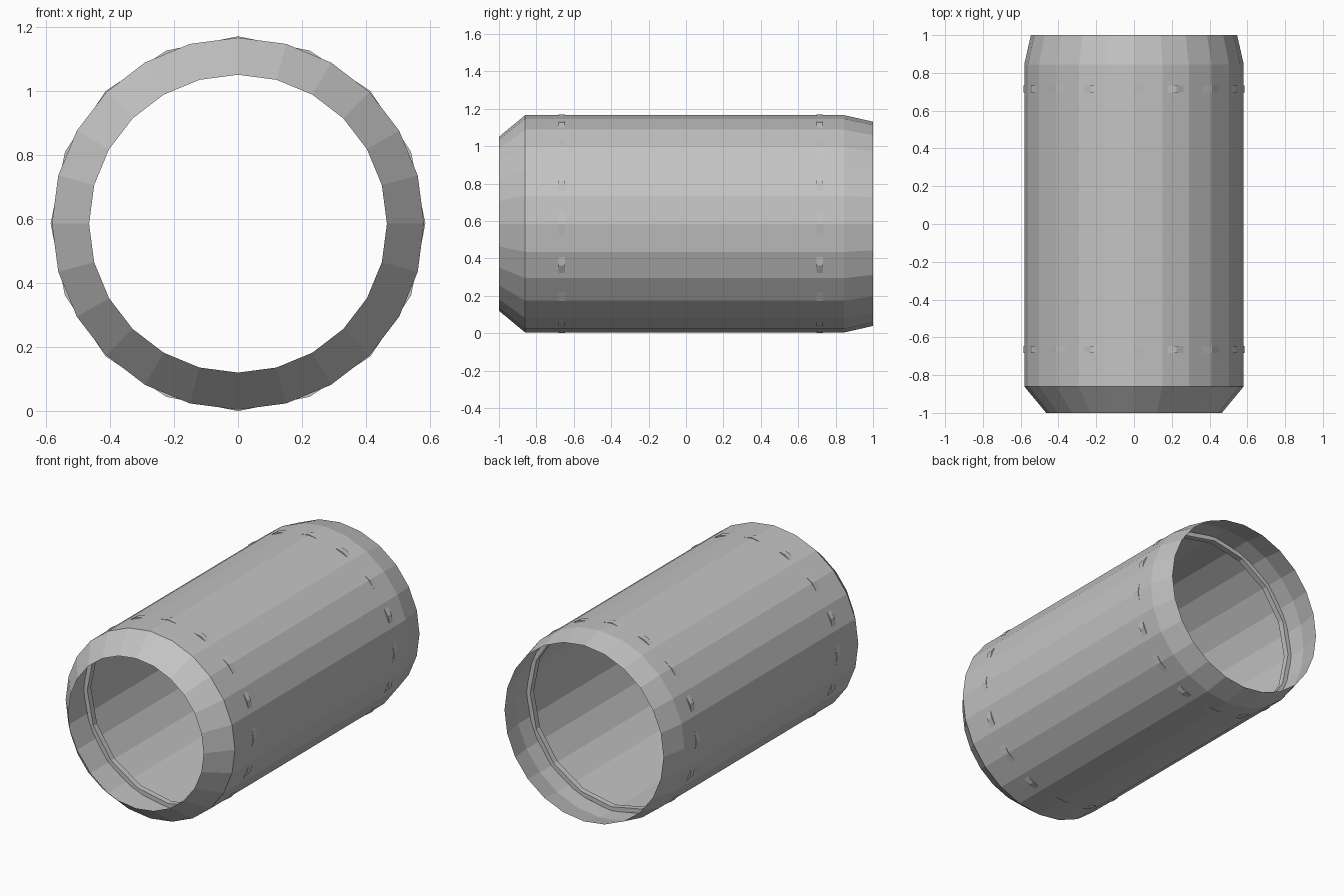
import bpy, math

if "Cube" in bpy.data.objects:
    bpy.data.objects.remove(bpy.data.objects["Cube"])

CENTRE_Z = 0.585

metal = bpy.data.materials.new("light grey metal")
metal.diffuse_color = (0.55, 0.55, 0.55, 1)
metal.use_nodes = True
metal.node_tree.nodes["Principled BSDF"].inputs["Base Color"].default_value = metal.diffuse_color


def lathe(name, profile, sides, closed):
    """Revolve (y, radius) points about the lengthwise axis, with flat faces."""
    n = len(profile)
    verts, faces = [], []
    for i in range(sides):
        a = 2 * math.pi * i / sides
        verts += [(r * math.sin(a), y, CENTRE_Z + r * math.cos(a)) for y, r in profile]
    for i in range(sides):
        j = (i + 1) % sides
        for k in range(n if closed else n - 1):
            m = (k + 1) % n
            faces.append((i * n + k, i * n + m, j * n + m, j * n + k))
    mesh = bpy.data.meshes.new(name)
    mesh.from_pydata(verts, [], faces)
    mesh.materials.append(metal)
    mesh.update()
    obj = bpy.data.objects.new(name, mesh)
    bpy.context.collection.objects.link(obj)
    return obj


# Open thin shell, with a strong taper at the front and a slight one at the back
lathe("tube_shell", [(-1, 0.465), (-0.86, 0.581), (0.845, 0.581), (1, 0.546)], 24, False)

# Coarser rings inside, whose corners just poke through the shell
for name, y in (("front_ring", -0.665), ("back_ring", 0.715)):
    h = 0.018
    lathe(name, [(y - h, 0.585), (y + h, 0.585), (y + h, 0.557), (y - h, 0.557)], 16, True)
